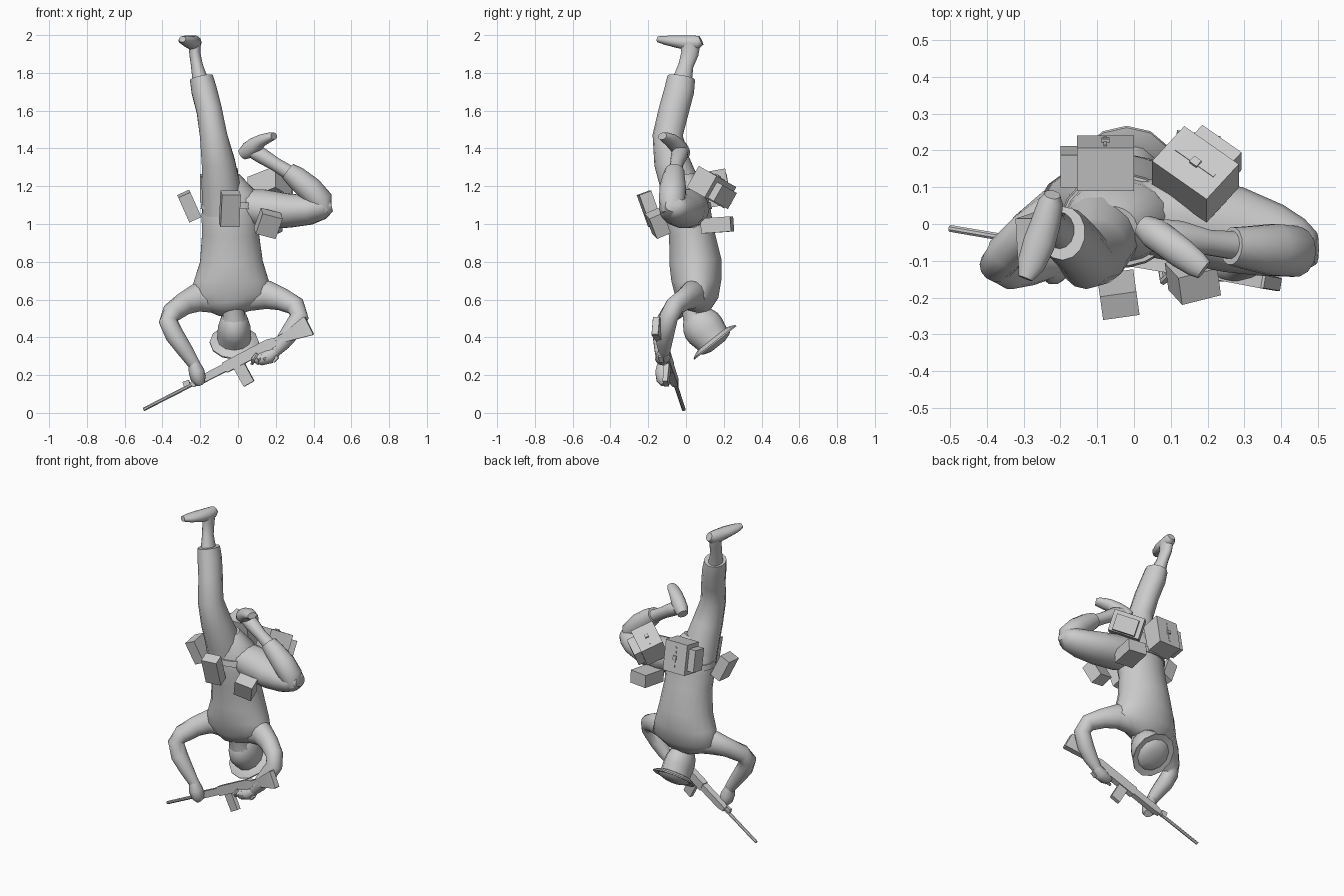
import bpy, bmesh, math
from mathutils import Vector, Matrix, Euler

grey = bpy.data.materials.new("plain grey")
grey.diffuse_color = (0.6, 0.6, 0.6, 1)
X, Y, Z = Vector((1, 0, 0)), Vector((0, 1, 0)), Vector((0, 0, 1))


def finish(name, bm, smooth=None):
    bmesh.ops.recalc_face_normals(bm, faces=bm.faces)
    me = bpy.data.meshes.new(name)
    bm.to_mesh(me)
    bm.free()
    me.materials.append(grey)
    ob = bpy.data.objects.new(name, me)
    bpy.context.collection.objects.link(ob)
    if smooth:
        bpy.ops.object.select_all(action='DESELECT')
        ob.select_set(True)
        bpy.context.view_layer.objects.active = ob
        bpy.ops.object.shade_smooth_by_angle(angle=math.radians(smooth))
    return ob


def tube(name, rings, ref=X, sides=14, smooth=55):
    """Loft ellipses (x, y, z, radius along ref, radius across) along a path."""
    bm = bmesh.new()
    pts = [Vector(r[:3]) for r in rings]
    loops = []
    for i, r in enumerate(rings):
        t = (pts[min(i + 1, len(pts) - 1)] - pts[max(i - 1, 0)]).normalized()
        u = (ref - t * ref.dot(t)).normalized()
        v = t.cross(u)
        ring = []
        for k in range(sides):
            a = 2 * math.pi * (k + 0.5) / sides
            ring.append(bm.verts.new(pts[i] + u * r[3] * math.cos(a) + v * r[4] * math.sin(a)))
        loops.append(ring)
    for a, b in zip(loops, loops[1:]):
        for k in range(sides):
            n = (k + 1) % sides
            bm.faces.new((a[k], a[n], b[n], b[k]))
    bm.faces.new(loops[0])
    bm.faces.new(loops[-1])
    return finish(name, bm, smooth)


def boxes(name, m, parts):
    """Several (centre, size) boxes in the local frame m."""
    bm = bmesh.new()
    for c, s in parts:
        bmesh.ops.create_cube(bm, size=1, matrix=m @ Matrix.Translation(c) @ Matrix.Diagonal((*s, 1)))
    return finish(name, bm)


def pouch(name, centre, size, rot):
    rotation = Euler([math.radians(a) for a in rot]).to_matrix().to_4x4()
    boxes(name, Matrix.Translation(centre) @ rotation, [((0, 0, 0), size)])


def pack(name, centre, outward, height_dir, size, pocket_side):
    """Pack with a centre strap and clasp on its outward face and a side pocket."""
    n = Vector(outward).normalized()
    h = Vector(height_dir)
    h = (h - n * h.dot(n)).normalized()
    m = Matrix.Translation(centre) @ Matrix((n.cross(h), n, h)).transposed().to_4x4()
    w, d, t = size
    boxes(name, m, [((0, 0, 0), size), ((0, d / 2, 0), (.01, .005, t * .7)), ((0, d / 2, 0), (.022, .018, .025))])
    boxes(name + "_pocket", m, [((pocket_side * (w / 2 + .022), -.01, 0), (.046, d * .75, t * .72))])


# Torso, neck and belt
tube("torso", [(-.06, -.01, 1.25, .07, .06), (-.045, .01, 1.16, .14, .11), (-.04, .01, 1.05, .155, .125),
               (-.04, .03, .95, .152, .122), (-.035, .05, .8, .168, .14), (-.035, .055, .7, .2, .134),
               (-.035, .055, .62, .222, .118), (-.035, .04, .565, .16, .09), (-.03, .03, .53, .08, .06)], sides=20)
tube("neck", [(-.03, .02, .66, .08, .08), (-.025, .025, .57, .05, .05), (-.02, .05, .49, .065, .065)])
tube("belt", [(-.04, .01, 1.115, .155, .125), (-.04, .01, 1.08, .16, .13)], sides=20, smooth=30)

# Head and hat share one tilted axis; rows are distance, half width, half depth
axis = Vector((0, .62, -.78)).normalized()
head_c = Vector((-.02, .083, .443))
side = X.cross(axis)
hat_profile = [(-.105, .03, .035), (-.085, .058, .07), (-.05, .075, .096), (-.015, .085, .108), (.02, .088, .108),
               (.055, .088, .1), (.075, .09, .097), (.08, .108, .115), (.094, .13, .142), (.102, .13, .142),
               (.098, .1, .103), (.112, .085, .088), (.125, .045, .045)]
bm = bmesh.new()
rows = []
for d, rx, ry in hat_profile:
    rows.append([bm.verts.new(head_c + side * .012 + axis * d + X * rx * math.cos(a) + side * ry * math.sin(a))
                 for a in [2 * math.pi * k / 12 for k in range(12)]])
for a, b in zip(rows, rows[1:]):
    for k in range(12):
        bm.faces.new((a[k], a[(k + 1) % 12], b[(k + 1) % 12], b[k]))
bm.faces.new(rows[0])
bm.faces.new(rows[-1])
finish("head_and_hat", bm, 40)

# Straight leg and boot
tube("straight_leg", [(-.08, 0, 1.06, .11, .11), (-.09, -.03, 1.2, .105, .105), (-.105, -.075, 1.33, .09, .095),
                      (-.13, -.097, 1.47, .074, .08), (-.152, -.065, 1.6, .069, .08), (-.18, -.035, 1.71, .069, .079),
                      (-.194, -.025, 1.775, .063, .074)])
tube("straight_ankle", [(-.195, -.025, 1.74, .045, .055), (-.218, 0, 1.84, .032, .04), (-.228, .02, 1.9, .03, .046),
                        (-.23, .025, 1.96, .034, .052)])
tube("straight_boot", [(-.222, .08, 1.972, .026, .022), (-.226, .06, 1.962, .036, .034), (-.238, .01, 1.959, .04, .04),
                       (-.257, -.05, 1.966, .033, .044), (-.28, -.11, 1.973, .024, .038),
                       (-.295, -.148, 1.978, .016, .02)], ref=Z)

# Bent leg and boot
tube("bent_thigh", [(.0, .02, 1.1, .09, .1), (.13, .01, 1.08, .105, .115), (.27, -.015, 1.07, .092, .118),
                    (.38, -.045, 1.075, .08, .1), (.45, -.065, 1.09, .065, .08), (.495, -.065, 1.1, .035, .045)], ref=Z)
tube("bent_shin", [(.46, -.075, 1.06, .05, .035), (.438, -.075, 1.12, .07, .068), (.38, -.07, 1.185, .072, .068),
                   (.31, -.065, 1.245, .06, .06), (.265, -.06, 1.28, .052, .048)], ref=Y)
tube("bent_ankle", [(.29, -.06, 1.26, .04, .04), (.2, -.05, 1.315, .035, .036), (.12, -.035, 1.365, .045, .042),
                    (.07, -.025, 1.385, .04, .033)], ref=Y)
tube("bent_boot", [(.025, -.005, 1.37, .032, .032), (.055, -.025, 1.39, .043, .045), (.09, -.05, 1.417, .043, .043),
                   (.13, -.08, 1.445, .042, .032), (.17, -.11, 1.46, .036, .025), (.19, -.125, 1.465, .028, .019)],
     ref=Y)

# Arms and hands
tube("left_arm", [(-.13, .05, .61, .075, .08), (-.22, .03, .61, .065, .075), (-.29, -.02, .575, .054, .06),
                  (-.35, -.08, .53, .052, .055), (-.37, -.11, .485, .05, .05), (-.335, -.125, .41, .053, .05),
                  (-.28, -.125, .33, .042, .042), (-.23, -.12, .255, .03, .032)], ref=Y)
tube("right_arm", [(.06, .05, .62, .075, .08), (.16, .03, .625, .065, .075), (.235, -.01, .6, .054, .06),
                   (.305, -.06, .565, .052, .052), (.325, -.09, .51, .05, .05), (.28, -.11, .43, .05, .05),
                   (.235, -.115, .37, .042, .042), (.19, -.115, .32, .03, .03)], ref=Y)
tube("left_hand", [(-.235, -.12, .27, .03, .028), (-.22, -.12, .22, .045, .042), (-.21, -.115, .18, .044, .04),
                   (-.2, -.105, .155, .03, .025)], ref=Y, sides=10)
tube("right_hand", [(.2, -.115, .325, .03, .03), (.165, -.12, .3, .04, .04), (.12, -.125, .285, .038, .034),
                    (.085, -.125, .285, .025, .02)], ref=Y, sides=10)
for i in range(3):
    tube(f"right_finger_{i}", [(.16 - i * .03, -.14, .31, .011, .011), (.14 - i * .03, -.155, .285, .011, .011),
                               (.135 - i * .03, -.13, .26, .009, .009)], sides=6)

# Rifle, laid along a slanted line from muzzle to stock
muzzle, butt = Vector((-.5, -.012, .018)), Vector((.37, -.16, .465))
along = (butt - muzzle).normalized()
up = (Z - along * along.z).normalized()


def rifle_part(name, stations, ref=up, sides=4):
    """Stations: distance along, height, half height, half width."""
    k = math.sqrt(2) if sides == 4 else 1
    tube(name, [(*(muzzle + along * t + up * h), a * k, b * k) for t, h, a, b in stations], ref, sides, 30)


rifle_part("barrel", [(0, 0, .01, .01), (.4, 0, .011, .011)], sides=8)
rifle_part("front_sight", [(.25, .015, .02, .008), (.285, .01, .02, .008)])
rifle_part("handguard", [(.29, 0, .014, .014), (.33, 0, .021, .019), (.5, 0, .021, .019)])
rifle_part("receiver", [(.49, 0, .029, .02), (.76, .002, .029, .02), (.8, 0, .019, .016)])
rifle_part("stock", [(.77, 0, .018, .015), (.86, -.004, .025, .017), (.988, -.005, .054, .019),
                     (.995, -.005, .05, .017)])
rifle_part("magazine", [(.562, -.01, .032, .014), (.567, -.135, .031, .013)], ref=along)
rifle_part("pistol_grip", [(.73, -.02, .02, .013), (.755, -.09, .018, .012)], ref=along)

# Belt pouches lean outward at the top
pouch("left_hip_pouch", (-.258, -.03, 1.095), (.07, .11, .145), (8, -24, 0))
pouch("front_pouch", (-.043, -.192, 1.08), (.1, .068, .18), (20, 0, 8))
pouch("right_front_pouch", (.16, -.15, 1.003), (.112, .08, .12), (24, 14, 14))
pouch("right_rear_pouch", (.165, .165, .995), (.12, .16, .08), (4, 0, -8))

# Packs on the back
pack("back_pack", (-.078, .165, 1.19), (0, 1, .18), (0, 0, 1), (.155, .12, .19), -1)
pack("right_back_pack", (.167, .135, 1.195), (0, .49, .87), (.15, -.105, .059), (.14, .13, .19), 1)
